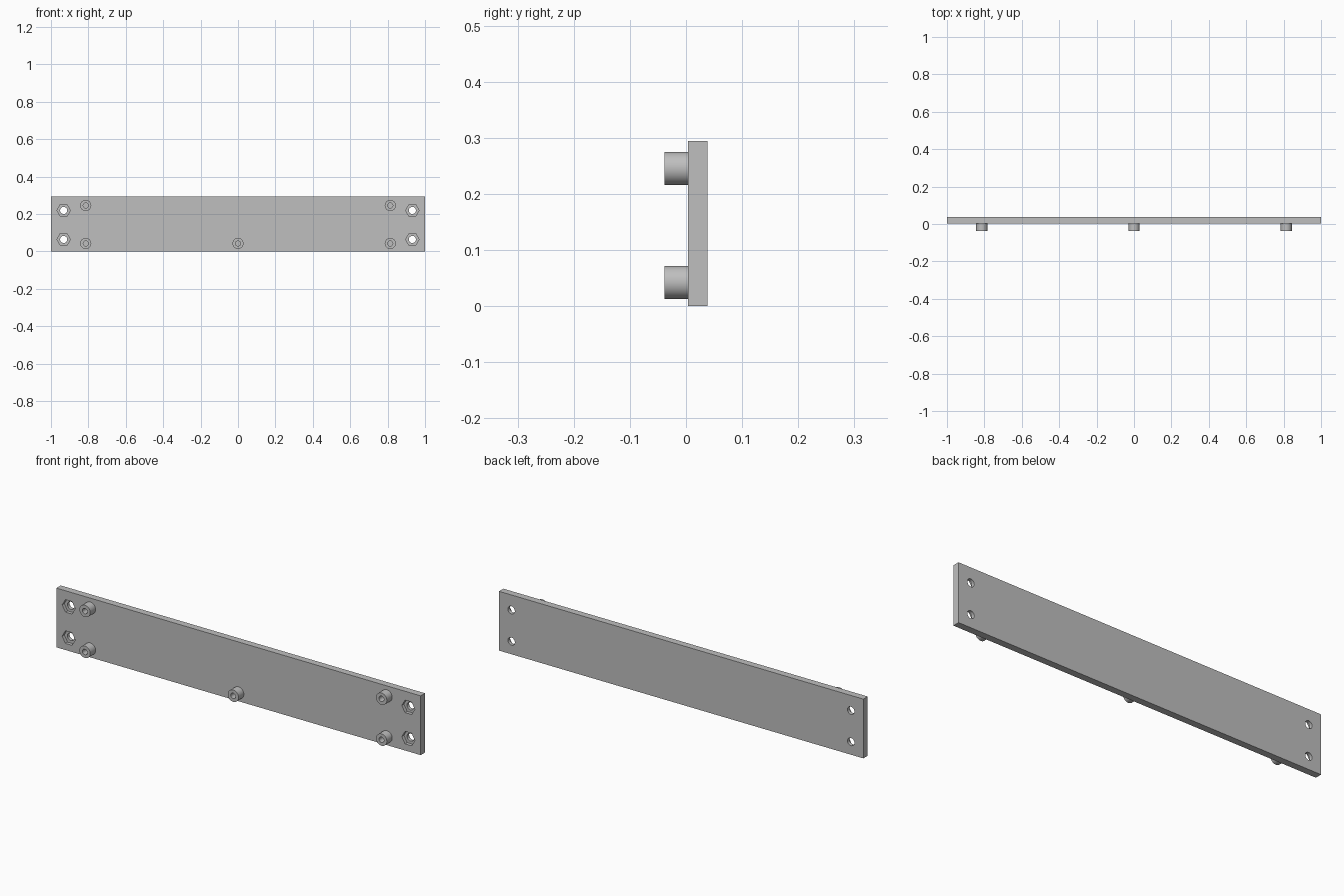
import bpy, bmesh, math
from mathutils import Matrix, Vector

cube = bpy.data.objects.get("Cube")
if cube:
    bpy.data.objects.remove(cube, do_unlink=True)

grey = bpy.data.materials.new("plain_grey")
grey.use_nodes = True
colour = (0.52, 0.52, 0.52, 1)
grey.diffuse_color = colour
grey.node_tree.nodes["Principled BSDF"].inputs["Base Color"].default_value = colour

HEIGHT, FRONT, BACK = 0.294, 0.004, 0.038
TIP = -0.038
POCKET_FLOOR = 0.021


def add_object(name, bm):
    bmesh.ops.recalc_face_normals(bm, faces=bm.faces)
    mesh = bpy.data.meshes.new(name)
    bm.to_mesh(mesh)
    bm.free()
    mesh.materials.append(grey)
    ob = bpy.data.objects.new(name, mesh)
    bpy.context.collection.objects.link(ob)
    return ob


def select_only(ob):
    bpy.ops.object.select_all(action='DESELECT')
    ob.select_set(True)
    bpy.context.view_layer.objects.active = ob


def smooth(ob):
    select_only(ob)
    bpy.ops.object.shade_smooth_by_angle(angle=math.radians(35))


def prism(name, x, z, radius, y0, y1, sides):
    """Closed prism along y, with a corner pointing along x."""
    bm = bmesh.new()
    place = Matrix.Translation((x, (y0 + y1) / 2, z)) @ Matrix.Rotation(math.pi / 2, 4, 'X')
    # A quarter turn puts a corner of the hexagon on the x axis
    place = place @ Matrix.Rotation(math.pi / 2, 4, 'Z')
    bmesh.ops.create_cone(bm, cap_ends=True, segments=sides, radius1=radius,
                          radius2=radius, depth=y1 - y0, matrix=place)
    # Make sure a corner lies on the x axis
    if not any(abs(v.co.z - z) < 1e-5 for v in bm.verts):
        bmesh.ops.rotate(bm, verts=bm.verts, cent=(x, 0, z),
                         matrix=Matrix.Rotation(math.pi / sides, 3, 'Y'))
    return add_object(name, bm)


def cut(target, cutter):
    mod = target.modifiers.new("cut", 'BOOLEAN')
    mod.operation = 'DIFFERENCE'
    mod.solver = 'EXACT'
    mod.object = cutter
    select_only(target)
    bpy.ops.object.modifier_apply(modifier=mod.name)
    bpy.data.objects.remove(cutter, do_unlink=True)


# Flat plate
bm = bmesh.new()
bmesh.ops.create_cube(bm, size=1)
bmesh.ops.scale(bm, verts=bm.verts, vec=(2, BACK - FRONT, HEIGHT))
bmesh.ops.translate(bm, verts=bm.verts, vec=(0, (FRONT + BACK) / 2, HEIGHT / 2))
plate = add_object("plate", bm)

# Bolt holes with hexagonal nut pockets on the front
for x in (-0.932, 0.932):
    for z in (0.064, 0.219):
        cut(plate, prism("bolt_cutter", x, z, 0.019, -0.1, 0.1, 32))
        cut(plate, prism("nut_cutter", x, z, 0.036, -0.1, POCKET_FLOOR, 6))
smooth(plate)


# Hollow standoffs, turned from a profile of (radius, y)
def standoff(name, x, z):
    profile = [(0.0295, FRONT), (0.0295, TIP), (0.0135, TIP), (0.0135, FRONT)]
    bm = bmesh.new()
    verts = [bm.verts.new((r, y, 0)) for r, y in profile]
    edges = [bm.edges.new(pair) for pair in zip(verts, verts[1:])]
    bmesh.ops.spin(bm, geom=verts + edges, cent=(0, 0, 0), axis=(0, 1, 0),
                   angle=math.tau, steps=40, use_merge=True)
    bmesh.ops.remove_doubles(bm, verts=bm.verts, dist=1e-5)
    bmesh.ops.translate(bm, verts=bm.verts, vec=Vector((x, 0, z)))
    smooth(add_object(name, bm))


for side, x in (("right", -0.814), ("left", 0.814)):
    standoff("lower_" + side + "_standoff", x, 0.0425)
    standoff("upper_" + side + "_standoff", x, 0.2455)
standoff("centre_standoff", 0, 0.0425)
